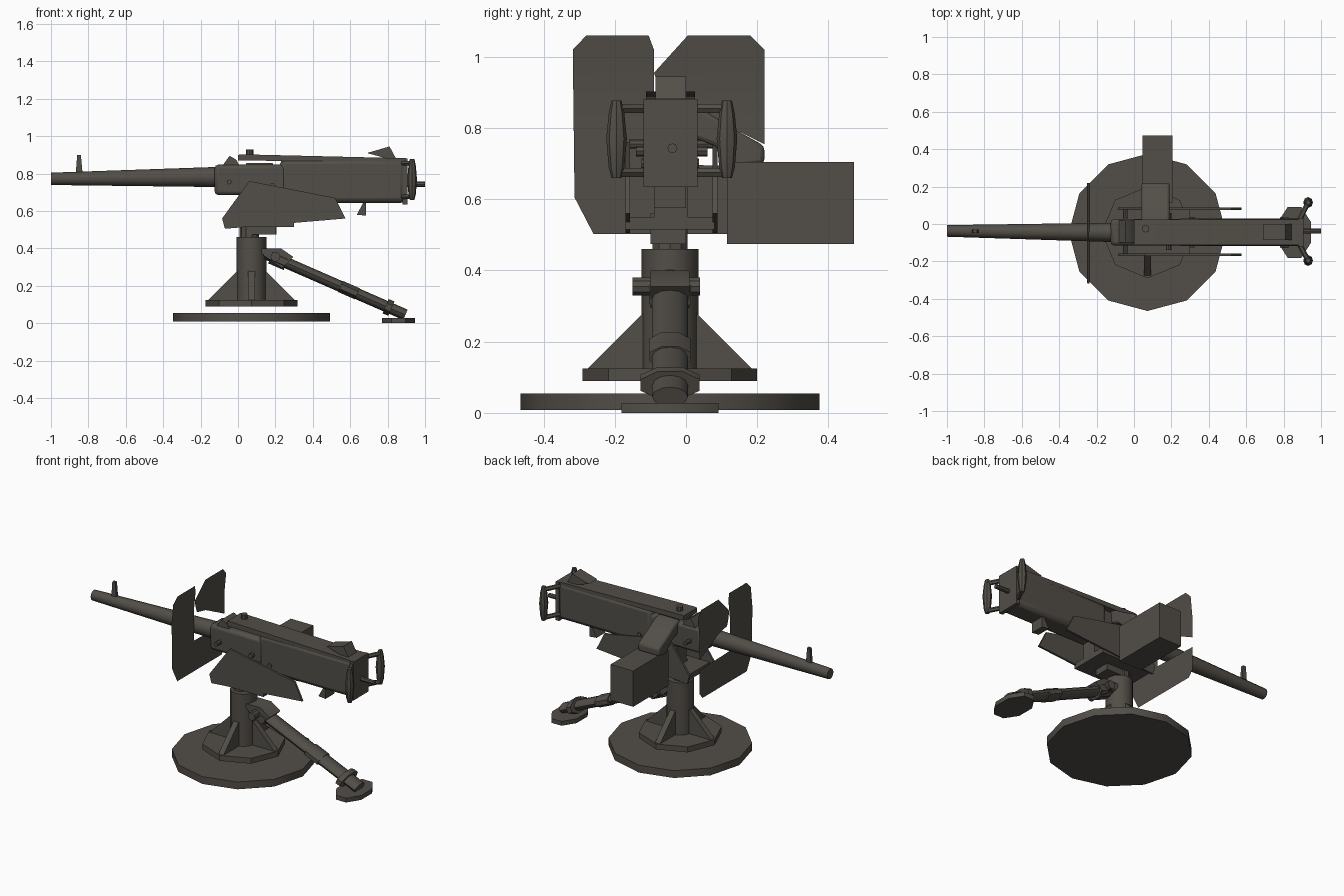
import bpy, bmesh, math
from mathutils import Vector

cube = bpy.data.objects.get("Cube")
if cube:
    bpy.data.objects.remove(cube, do_unlink=True)

metal = bpy.data.materials.new("dark_gunmetal")
metal.use_nodes = True
COLOR = (0.085, 0.076, 0.064, 1)
metal.diffuse_color = COLOR
metal.node_tree.nodes["Principled BSDF"].inputs["Base Color"].default_value = COLOR
CY = -0.045  # centre line of the gun


def finish(name, bm, bevel=0, smooth=35):
    bmesh.ops.recalc_face_normals(bm, faces=bm.faces)
    mesh = bpy.data.meshes.new(name)
    bm.to_mesh(mesh)
    bm.free()
    mesh.materials.append(metal)
    obj = bpy.data.objects.new(name, mesh)
    bpy.context.collection.objects.link(obj)
    if bevel:
        mod = obj.modifiers.new("bevel", "BEVEL")
        mod.width, mod.segments = bevel, 2
    if smooth:
        bpy.ops.object.select_all(action="DESELECT")
        obj.select_set(True)
        bpy.context.view_layer.objects.active = obj
        bpy.ops.object.shade_smooth_by_angle(angle=math.radians(smooth))
    return obj


def prism(name, points, axis, lo, hi, bevel=0):
    """Extrude a flat outline along an axis; equal lo and hi give a sheet."""
    def place(p, q):
        return {"x": (q, *p), "y": (p[0], q, p[1]), "z": (*p, q)}[axis]
    bm = bmesh.new()
    face = bm.faces.new([bm.verts.new(place(p, lo)) for p in points])
    if hi != lo:
        geom = bmesh.ops.extrude_face_region(bm, geom=[face])["geom"]
        verts = [g for g in geom if isinstance(g, bmesh.types.BMVert)]
        shift = Vector(place((0, 0), hi - lo))
        bmesh.ops.translate(bm, verts=verts, vec=shift)
    return finish(name, bm, bevel)


def box(name, x0, x1, y0, y1, z0, z1, bevel=0):
    return prism(name, [(x0, y0), (x1, y0), (x1, y1), (x0, y1)], "z", z0, z1, bevel)


def loft(name, stations, sides=12, turn=0.0):
    """Skin elliptical rings; each station is (point, side radius, other radius)."""
    pts = [Vector(s[0]) for s in stations]
    d = (pts[-1] - pts[0]).normalized()
    side = Vector((1, 0, 0)) if abs(d.z) > 0.99 else Vector((0, 0, 1)).cross(d).normalized()
    other = d.cross(side)
    bm = bmesh.new()
    rings = []
    for p, s in zip(pts, stations):
        angles = [turn + math.tau * i / sides for i in range(sides)]
        rings.append([bm.verts.new(p + side * s[1] * math.cos(a) + other * s[2] * math.sin(a))
                      for a in angles])
    for a, b in zip(rings, rings[1:]):
        for i in range(sides):
            j = (i + 1) % sides
            bm.faces.new((a[i], a[j], b[j], b[i]))
    bm.faces.new(rings[0])
    bm.faces.new(rings[-1])
    return finish(name, bm)


def rod(name, p0, p1, r, sides=10):
    return loft(name, [(p0, r, r), (p1, r, r)], sides)


# Ground disc, mounting plate and pedestal
PX = 0.072
rod("base_disc", (PX, CY, 0.008), (PX, CY, 0.055), 0.42, 12)
rod("mounting_plate", (PX, CY, 0.09), (PX, CY, 0.125), 0.245, 8)
rod("pedestal", (PX, CY, 0.12), (PX, CY, 0.46), 0.08, 12)
for i in range(4):
    fin = prism(f"pedestal_fin_{i + 1}", [(0.03, 0.12), (0.235, 0.12), (0.075, 0.28), (0.03, 0.28)],
                "y", -0.018, 0.018)
    fin.location = (PX, CY, 0)
    fin.rotation_euler.z = i * math.pi / 2

# Swivel and cradle
rod("swivel_pin", (0.06, CY, 0.46), (0.06, CY, 0.53), 0.052)
box("swivel_block", 0.06, 0.2, -0.1, 0.0, 0.475, 0.56)
box("cradle_floor", -0.06, 0.3, -0.17, 0.08, 0.515, 0.55)
box("cradle_riser", 0.06, 0.3, -0.09, 0.005, 0.55, 0.68)
cheek = [(0.06, 0.76), (0.52, 0.67), (0.575, 0.56), (-0.07, 0.505), (-0.085, 0.56)]
for name, y0, y1 in (("right_cradle_cheek", -0.17, -0.157), ("left_cradle_cheek", 0.075, 0.088)):
    prism(name, cheek, "y", y0, y1)

# Brace leg with hinge, collars and foot
top, low = Vector((0.14, CY, 0.375)), Vector((0.895, CY, 0.045))
loft("brace_leg", [(top, 0.05, 0.03), (low, 0.05, 0.03)])
for name, a, b, w, h in (("upper_collar", 0.05, 0.16, 0.064, 0.045),
                         ("middle_collar", 0.54, 0.66, 0.062, 0.035),
                         ("lower_collar", 0.86, 0.9, 0.09, 0.045)):
    loft(name, [(top.lerp(low, a), w, h), (top.lerp(low, b), w, h)], 8, math.pi / 8)
prism("hinge_bracket", [(0.11, 0.4), (0.23, 0.4), (0.295, 0.355), (0.235, 0.295), (0.14, 0.36)],
      "y", -0.1, 0.01)
rod("hinge_pin", (0.2, -0.15, 0.355), (0.2, 0.04, 0.355), 0.026)
loft("brace_foot", [((0.858, CY, 0), 0.095, 0.147), ((0.858, CY, 0.028), 0.095, 0.147)], 8, math.pi / 8)

# Barrel and front sight
loft("barrel", [((-1, -0.037, 0.772), 0.031, 0.033), ((-0.1, CY, 0.782), 0.052, 0.054)])
prism("front_sight", [(-0.868, 0.79), (-0.83, 0.79), (-0.84, 0.9), (-0.86, 0.9)], "y", -0.048, -0.03)

# Receiver body, feed section and top cover
box("receiver", 0.225, 0.895, -0.118, 0.03, 0.642, 0.88, 0.028)
box("feed_section", -0.125, 0.26, -0.115, 0.027, 0.685, 0.848, 0.02)
prism("top_cover", [(0.0, 0.87), (0.9, 0.862), (0.9, 0.882), (0.02, 0.903), (0.0, 0.9)], "y", -0.113, 0.025)
box("rear_plate", 0.88, 0.905, -0.12, 0.032, 0.635, 0.882)
prism("front_latch", [(-0.085, 0.84), (0.01, 0.84), (-0.01, 0.875), (-0.045, 0.895)], "y", -0.1, 0.02)
rod("cover_knob", (0.062, -0.025, 0.89), (0.062, -0.025, 0.93), 0.02, 8)
rod("front_cross_pin", (-0.047, -0.16, 0.755), (-0.047, 0.08, 0.755), 0.013, 8)
rod("rear_cross_pin", (0.185, -0.14, 0.735), (0.185, 0.06, 0.735), 0.015, 8)
rod("side_bolt", (0.31, -0.125, 0.7), (0.31, 0.037, 0.7), 0.014, 8)
prism("rear_sight", [(0.69, 0.91), (0.81, 0.945), (0.845, 0.88), (0.8, 0.88)], "y", -0.085, 0.0)
prism("lower_catch", [(0.635, 0.58), (0.685, 0.575), (0.685, 0.645), (0.67, 0.645)], "y", -0.09, 0.0)

# Spade grips with their arms, and the trigger
for name, gy, by in (("right", -0.195, -0.1), ("left", 0.115, 0.012)):
    rings = [(0.66, 0.014), (0.69, 0.022), (0.77, 0.029), (0.84, 0.022), (0.877, 0.014)]
    loft(f"{name}_grip", [((0.931, gy, z), r * 0.9, r) for z, r in rings], 8)
    for part, z in (("upper", 0.855), ("lower", 0.675)):
        rod(f"{name}_{part}_grip_arm", (0.88, by, z), (0.931, gy, z), 0.014, 6)
rod("trigger", (0.9, -0.038, 0.743), (1.0, -0.038, 0.743), 0.014, 8)

# Ammunition box and curved feed chute
box("ammunition_box", 0.045, 0.205, 0.115, 0.472, 0.475, 0.705)
prism("feed_chute", [(0.0, 0.78), (0.0, 0.86), (0.05, 0.85), (0.13, 0.8), (0.22, 0.75),
                     (0.22, 0.7), (0.14, 0.69), (0.08, 0.75)], "x", 0.04, 0.19, 0.012)

# Thin shield: a tall panel with a low wing, and a separate upper panel
panels = {
    "right_shield_panel": [(-0.26, 0.503), (-0.09, 0.503), (-0.09, 1.02), (-0.105, 1.06),
                           (-0.28, 1.06), (-0.318, 1.02), (-0.313, 0.605)],
    "lower_shield_panel": [(-0.09, 0.503), (0.19, 0.503), (0.22, 0.54), (0.22, 0.69), (-0.09, 0.7)],
    "left_shield_panel": [(-0.09, 0.955), (0.005, 1.06), (0.18, 1.06), (0.22, 1.02),
                          (0.22, 0.755), (0.03, 0.85), (-0.06, 0.87)],
}
for name, outline in panels.items():
    panel = prism(name, outline, "x", -0.25, -0.25)
    bm = bmesh.new()
    bm.from_mesh(panel.data)
    for z in (0.8, 0.9, 0.98):
        bmesh.ops.bisect_plane(bm, geom=bm.verts[:] + bm.edges[:] + bm.faces[:],
                               plane_co=(0, 0, z), plane_no=(0, 0, 1))
    for v in bm.verts:  # sweep the upper edge rearward
        v.co.x += max(0, v.co.z - 0.9) * 0.1
    bm.to_mesh(panel.data)
    bm.free()
